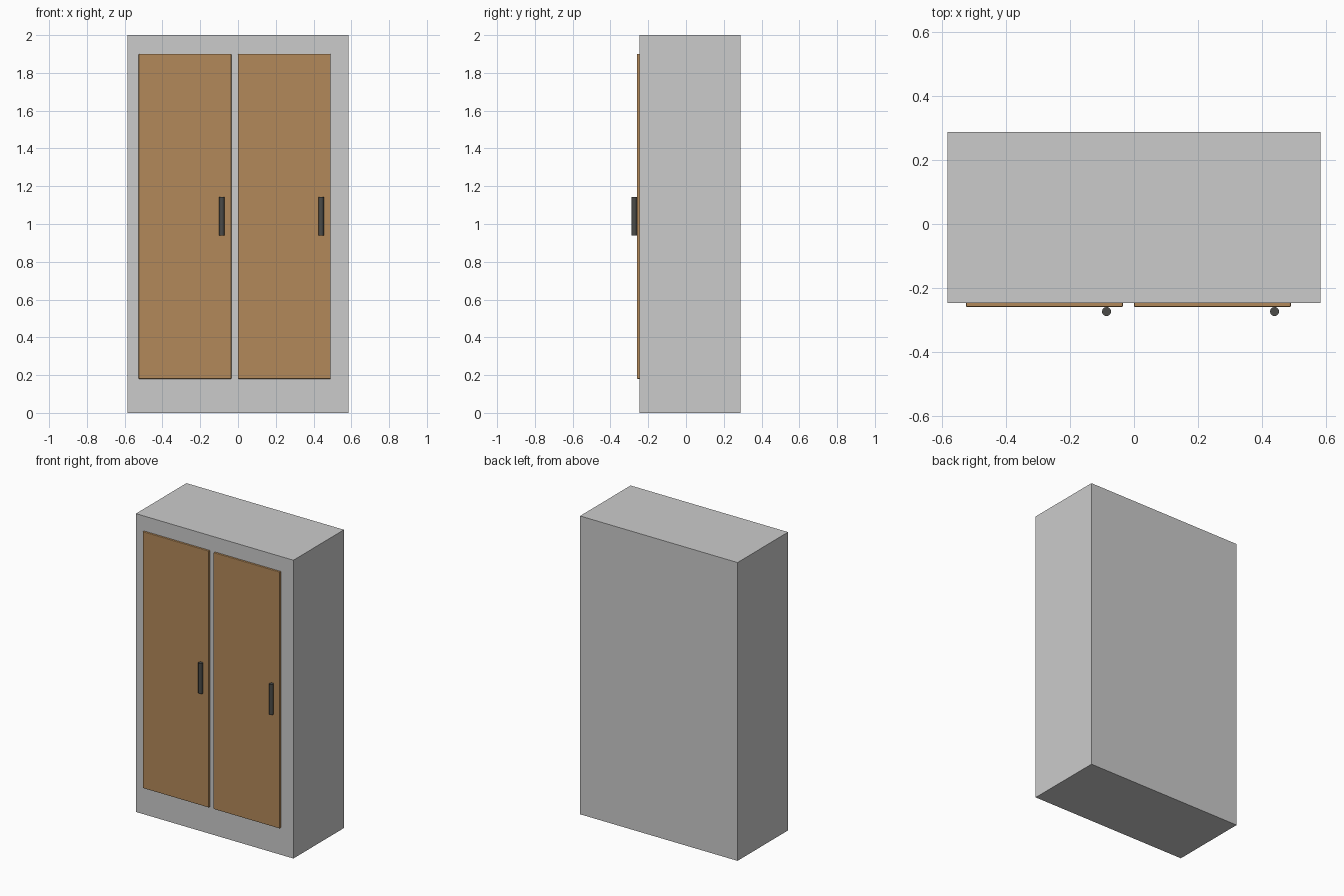
import bpy

if "Cube" in bpy.data.objects:
    bpy.data.objects.remove(bpy.data.objects["Cube"])


def material(name, color):
    m = bpy.data.materials.new(name)
    m.diffuse_color = color
    m.use_nodes = True
    m.node_tree.nodes["Principled BSDF"].inputs["Base Color"].default_value = m.diffuse_color
    return m


def box(name, lo, hi, mat=None, bevel=0):
    bpy.ops.mesh.primitive_cube_add(size=1, location=[(a + b) / 2 for a, b in zip(lo, hi)])
    ob = bpy.context.object
    ob.name = name
    ob.scale = [b - a for a, b in zip(lo, hi)]
    bpy.ops.object.transform_apply(location=False, rotation=False, scale=True)
    if mat:
        ob.data.materials.append(mat)
    if bevel:
        mod = ob.modifiers.new("soft_edges", 'BEVEL')
        mod.width = bevel
        mod.segments = 2
    return ob


wood = material("wood", (0.45, 0.25, 0.10, 1))
metal = material("dark_metal", (0.07, 0.07, 0.065, 1))

# Cabinet carcass
box("cabinet_body", (-0.584, -0.247, 0), (0.584, 0.288, 2))

# Two doors, each with a vertical bar handle near its right edge
for side, x0 in (("left", -0.526), ("right", 0.0)):
    box(side + "_door", (x0, -0.26, 0.18), (x0 + 0.491, -0.235, 1.9), wood, 0.004)
    bpy.ops.mesh.primitive_cylinder_add(vertices=24, radius=0.014, depth=0.204,
                                        location=(x0 + 0.44, -0.274, 1.042))
    handle = bpy.context.object
    handle.name = side + "_handle"
    handle.data.materials.append(metal)
    bpy.ops.object.shade_smooth_by_angle()
